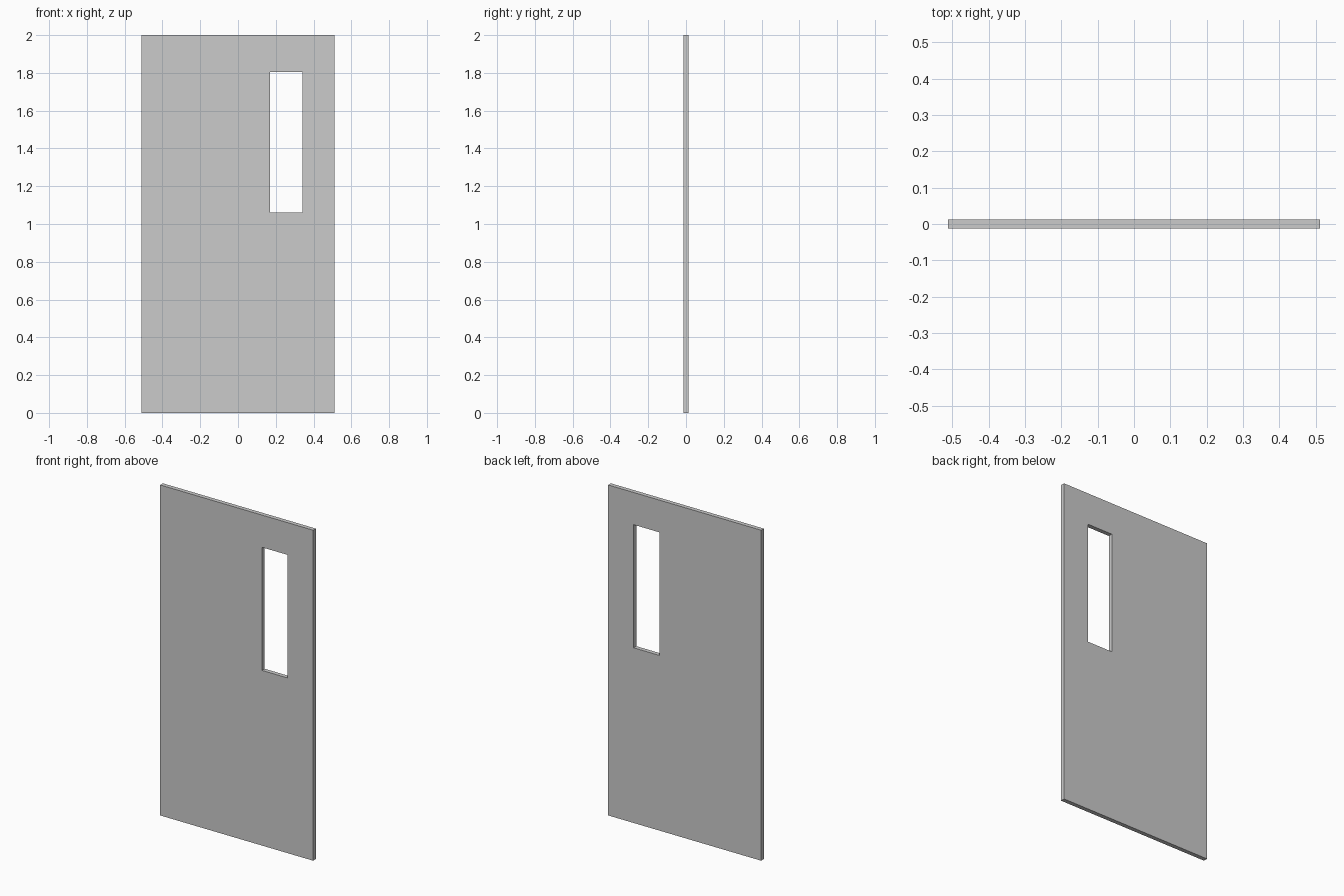
import bpy, bmesh

if "Cube" in bpy.data.objects:
    bpy.data.objects.remove(bpy.data.objects["Cube"])

# Door slab dimensions
HALF_W, HALF_T, HEIGHT = 0.512, 0.013, 2.0
WIN_X0, WIN_X1 = 0.17, 0.342
WIN_Z0, WIN_Z1 = 1.06, 1.805


def rect(bm, x0, x1, z0, z1):
    corners = [(x0, z0), (x1, z0), (x1, z1), (x0, z1)]
    return [bm.verts.new((x, -HALF_T, z)) for x, z in corners]


bm = bmesh.new()

# Front face: frame of four quads between the outer edge and the window opening
outer = rect(bm, -HALF_W, HALF_W, 0, HEIGHT)
inner = rect(bm, WIN_X0, WIN_X1, WIN_Z0, WIN_Z1)
faces = []
for i in range(4):
    j = (i + 1) % 4
    faces.append(bm.faces.new((outer[i], outer[j], inner[j], inner[i])))

# Thickness: extrude the frame backwards, keeping the front face
ext = bmesh.ops.extrude_face_region(bm, geom=faces, use_keep_orig=True)
moved = [g for g in ext["geom"] if isinstance(g, bmesh.types.BMVert)]
bmesh.ops.translate(bm, verts=moved, vec=(0, 2 * HALF_T, 0))
bmesh.ops.recalc_face_normals(bm, faces=bm.faces)

mesh = bpy.data.meshes.new("door_panel")
bm.to_mesh(mesh)
bm.free()
door = bpy.data.objects.new("door_panel", mesh)
bpy.context.collection.objects.link(door)
